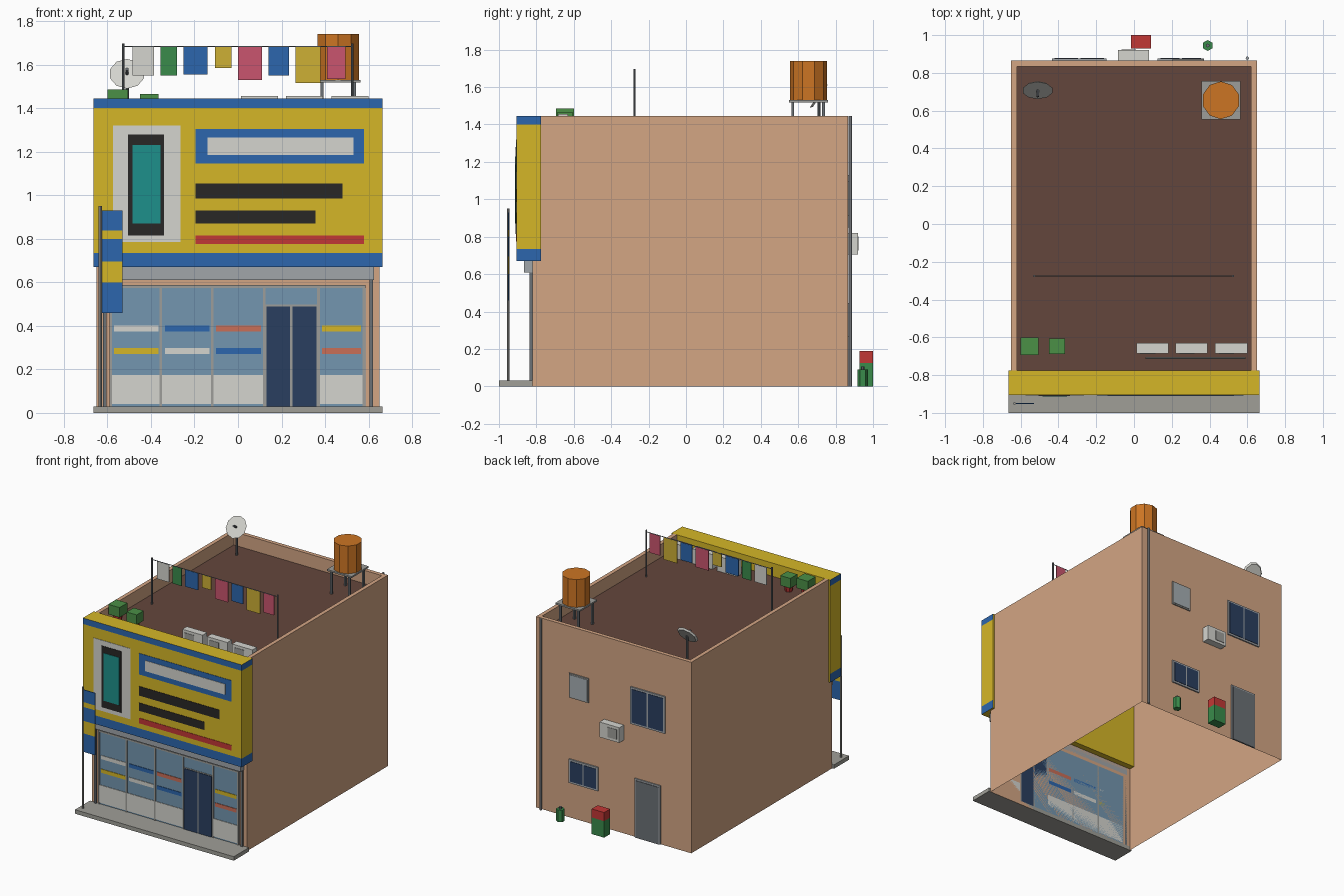
import bpy, bmesh, math
from mathutils import Vector

if "Cube" in bpy.data.objects:
    bpy.data.objects.remove(bpy.data.objects["Cube"])

COL = dict(tan='D2A483', roof='64483F', yellow='D4B52C', blue='3066AC', white='D4D4CE', black='2D2B2A',
           teal='238F8A', red='C03A38', navy='2E4160', glass='7395AE', grey='9C9C98', steel='A0A4A8',
           dark='6B7075', coral='C86E58', green='3C8A4C', bush='4C8E48', pink='C8566E', orange='CB7428',
           pave='9E9D96', mustard='CCAE38', vent='A5ADB2')
mats = {}


def mat(c):
    if c not in mats:
        m = bpy.data.materials.new(c)
        m.diffuse_color = [(int(COL[c][i:i + 2], 16) / 255) ** 2.2 for i in (0, 2, 4)] + [1]
        m.use_nodes = True
        m.node_tree.nodes["Principled BSDF"].inputs["Base Color"].default_value = m.diffuse_color
        mats[c] = m
    return mats[c]


def finish(name, bm, *cols):
    me = bpy.data.meshes.new(name)
    bm.to_mesh(me)
    bm.free()
    for c in cols:
        me.materials.append(mat(c))
    ob = bpy.data.objects.new(name, me)
    bpy.context.collection.objects.link(ob)
    return ob


def box_bm(x0, x1, y0, y1, z0, z1):
    bm = bmesh.new()
    bmesh.ops.create_cube(bm, size=1)
    for v in bm.verts:
        v.co = ((x0, x1)[v.co.x > 0], (y0, y1)[v.co.y > 0], (z0, z1)[v.co.z > 0])
    return bm


def box(name, x, y, z, c):
    return finish(name, box_bm(*x, *y, *z), c)


def tube(name, a, b, r, c, n=8, r2=None):
    a, b = Vector(a), Vector(b)
    bm = bmesh.new()
    bmesh.ops.create_cone(bm, cap_ends=True, segments=n, radius1=r, radius2=r if r2 is None else r2,
                          depth=(b - a).length)
    ob = finish(name, bm, c)
    ob.location = (a + b) / 2
    ob.rotation_mode = 'QUATERNION'
    ob.rotation_quaternion = (b - a).to_track_quat('Z', 'Y')
    return ob


# Building shell: open-bottomed walls, parapet rim and sunken roof
T, R = 1.445, 1.345
outer = [(-.65, -.775), (-.65, .865), (.65, .865), (.65, -.775)]
inner = [(-.62, -.775), (-.62, .835), (.62, .835), (.62, -.775)]
front = [(.65, -.775), (.65, -.82), (-.65, -.82), (-.65, -.775)]


def strip(bm, lo, zl, hi, zh):
    a = [bm.verts.new((*p, zl)) for p in lo]
    b = [bm.verts.new((*p, zh)) for p in hi]
    for i in range(3):
        bm.faces.new((a[i + 1], a[i], b[i], b[i + 1]))


bm = bmesh.new()
strip(bm, outer, 0, outer, T)
strip(bm, outer, T, inner, T)
strip(bm, inner, T, inner, R)
strip(bm, front, 0, front, .672)
finish('building_walls', bm, 'tan')
bm = bmesh.new()
bm.faces.new([bm.verts.new((*p, R)) for p in reversed(inner)])
finish('roof_deck', bm, 'roof')
box('pavement', (-.665, .665), (-1, -.82), (0, .03), 'pave')

# Sign box with blue bands on front and sides
bm = box_bm(-.665, .665, -.905, -.775, .67, T)
for z in (.735, 1.40):
    bmesh.ops.bisect_plane(bm, geom=bm.verts[:] + bm.edges[:] + bm.faces[:], plane_co=(0, 0, z), plane_no=(0, 0, 1))
bm.normal_update()
for f in bm.faces:
    if abs(f.normal.z) < .5 and f.normal.y < .5 and not .735 < f.calc_center_median().z < 1.4:
        f.material_index = 1
finish('sign_box', bm, 'yellow', 'blue')
for n, x, z, t, c in [
        ('poster_border', (-.575, -.265), (.785, 1.32), .003, 'white'),
        ('poster_frame', (-.505, -.34), (.815, 1.28), .006, 'black'),
        ('poster_screen', (-.485, -.355), (.87, 1.23), .009, 'teal'),
        ('title_border', (-.195, .58), (1.145, 1.305), .003, 'blue'),
        ('title_panel', (-.14, .53), (1.185, 1.265), .006, 'white'),
        ('upper_stripe', (-.195, .48), (.985, 1.055), .003, 'black'),
        ('lower_stripe', (-.195, .355), (.87, .93), .003, 'black'),
        ('red_stripe', (-.195, .58), (.775, .815), .003, 'red')]:
    box(n, x, (-.905 - t, -.905), z, c)

# Shopfront
box('shutter_box', (-.625, .625), (-.865, -.82), (.61, .67), 'steel')
box('shop_glass', (-.585, .585), (-.823, -.82), (.03, .585), 'glass')
for s in (-1, 1):
    box('shutter_rail', (s * .613 - .008, s * .613 + .008), (-.836, -.82), (.03, .61), 'dark')
for x in (-.585, -.355, -.118, .12, .37, .578):
    box('mullion', (x - .006, x + .006), (-.829, -.82), (.03, .585), 'grey')
box('shop_head_rail', (-.585, .585), (-.829, -.82), (.575, .587), 'grey')
box('door_frame', (.12, .37), (-.826, -.82), (.03, .497), 'grey')
for x in (.13, .25):
    box('shop_door', (x, x + .11), (-.83, -.82), (.03, .49), 'navy')
for x in ((-.58, .115), (.375, .575)):
    box('base_panel', x, (-.827, -.82), (.04, .175), 'white')
bays = [(-.57, -.365), (-.335, -.13), (-.10, .105), (.385, .565)]
for z, cs in ((.373, ('white', 'blue', 'coral', 'yellow')), (.27, ('yellow', 'white', 'blue', 'coral'))):
    for x, c in zip(bays, cs):
        box('shelf_goods', x, (-.827, -.82), (z, z + .028), c)

# Flag on pole
tube('flag_pole', (-.633, -.95, .03), (-.633, -.95, .95), .007, 'grey')
fz = [.46, .60, .695, .80, .837, .93]
for i in range(5):
    box('flag_band', (-.625, -.53), (-.953, -.947), (fz[i], fz[i + 1]), ('blue', 'yellow')[i % 2])

# Roof condensers and pipe
for x in (.013, .22, .43):
    box('roof_condenser', (x, x + .17), (-.685, -.63), (R, 1.457), 'white')
    box('condenser_grille', (x + .02, x + .10), (-.688, -.685), (R + .02, 1.437), 'grey')
tube('roof_pipe', (.06, -.71, R + .02), (.59, -.71, R + .02), .006, 'grey', 6)

# Roof planters
for x, w, z in ((-.553, .047, 1.485), (-.408, .042, 1.465)):
    tube('plant_pot', (x, -.647, R), (x, -.647, z - .07), .026, 'red', 8, .036)
    box('plant_bush', (x - w, x + w), (-.647 - w, -.647 + w), (z - .075, z), 'bush')

# Clothes line
for x in (-.528, .525):
    tube('line_post', (x, -.275, R), (x, -.275, 1.697), .006, 'dark')
tube('clothes_line', (-.528, -.275, 1.684), (.525, -.275, 1.684), .003, 'dark', 6)
for x0, x1, z, c in [(-.485, -.385, 1.55, 'white'), (-.355, -.28, 1.55, 'green'), (-.25, -.14, 1.555, 'blue'),
                     (-.105, -.03, 1.585, 'mustard'), (0, .11, 1.53, 'pink'), (.14, .235, 1.55, 'blue'),
                     (.265, .38, 1.515, 'mustard'), (.41, .495, 1.535, 'pink')]:
    box('hanging_cloth', (x0, x1), (-.278, -.272), (z, 1.682), c)

# Water tank on stand
tube('water_tank', (.46, .655, 1.53), (.46, .655, 1.74), .1, 'orange', 10)
box('tank_platform', (.358, .564), (.552, .758), (1.518, 1.53), 'grey')
for x in (.385, .535):
    for y in (.57, .735):
        box('tank_leg', (x - .007, x + .007), (y - .007, y + .007), (R, 1.518), 'dark')

# Satellite dish
c, n = Vector((-.51, .712, 1.555)), Vector((0, -.83, .555))
tube('dish_pole', (-.51, .712, R), c, .008, 'dark')
tube('dish', c - n * .006, c + n * .006, .07, 'white', 10, .082)
tube('dish_feed', c + n * .006, c + n * .045, .008, 'dark', 6)

# Rear wall openings
B = .865


def window(name, x, z):
    box(name + '_frame', x, (B, B + .01), z, 'steel')
    m = (x[0] + x[1]) / 2
    for a, b in ((x[0] + .014, m - .006), (m + .006, x[1] - .014)):
        box(name + '_pane', (a, b), (B, B + .013), (z[0] + .014, z[1] - .014), 'navy')


window('upper_window', (-.435, -.145), (.85, 1.13))
window('lower_window', (.125, .37), (.265, .445))
box('vent_frame', (.205, .37), (B, B + .008), (.91, 1.095), 'grey')
box('vent_panel', (.215, .36), (B, B + .011), (.92, 1.085), 'vent')
box('rear_door_frame', (-.395, -.18), (B, B + .008), (0, .445), 'steel')
box('rear_door', (-.382, -.193), (B, B + .012), (0, .432), 'dark')
box('wall_condenser', (-.085, .08), (B, .92), (.705, .82), 'white')
box('wall_condenser_grille', (-.065, .01), (.92, .923), (.725, .80), 'grey')
tube('drain_pipe', (.6, .878, 0), (.6, .878, T), .009, 'steel')

# Rear yard crates and gas bottle
box('green_crate', (-.015, .09), (.928, 1), (0, .125), 'green')
box('red_crate', (-.015, .09), (.928, 1), (.125, .19), 'red')
tube('gas_bottle', (.39, .945, 0), (.39, .945, .09), .029, 'green', 6)
tube('gas_valve', (.39, .945, .09), (.39, .945, .105), .01, 'dark', 6)
